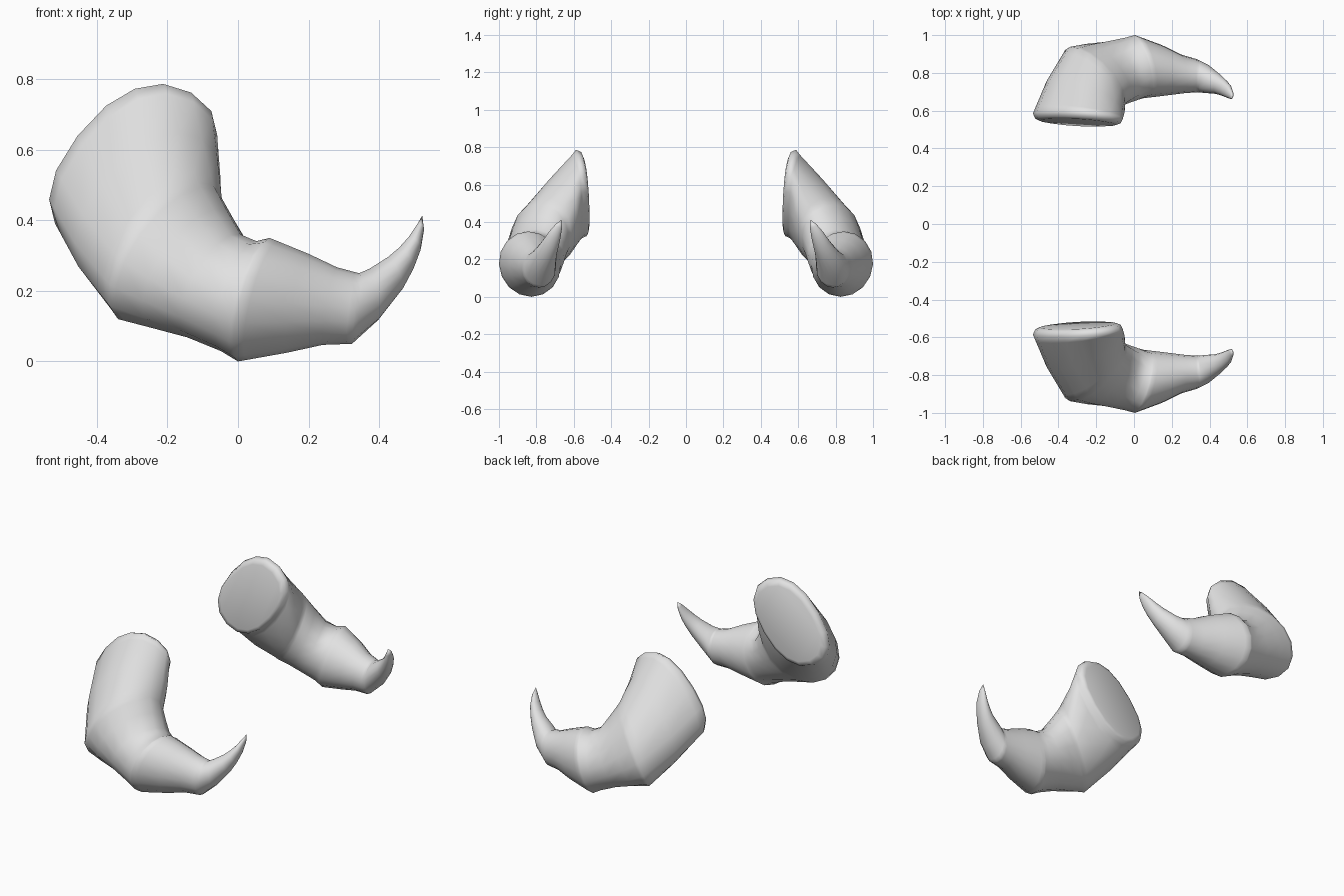
import bpy, bmesh, math
from mathutils import Vector as V

old = bpy.data.objects.get("Cube")
if old:
    bpy.data.objects.remove(old, do_unlink=True)

SIDES = 16
mat = bpy.data.materials.new("pale_grey_horn")
mat.use_nodes = True
GREY = (0.76, 0.76, 0.76, 1)
mat.diffuse_color = GREY
mat.node_tree.nodes["Principled BSDF"].inputs["Base Color"].default_value = GREY

# Cross-sections: centre, half-axis towards the inner bend, half-axis outwards,
# roundness (below 1 is squarer), is a seam
SECTIONS = [
    ((-.297, .572, .55), (.164, .006, .212), (-.158, .024, .089), .87, True),  # base rim
    ((-.256, .675, .427), (.154, -.02, .204), (-.132, .094, .078), .94, False),
    ((-.205, .78, .31), (.135, -.05, .19), (-.09, .15, .06), 1, True),         # first seam
    ((-.14, .797, .262), (.108, -.035, .166), (-.077, .155, .04), 1, False),
    ((-.068, .81, .214), (.075, -.018, .146), (-.062, .159, .022), 1, False),  # pinched bend
    ((.002, .826, .185), (.05, -.004, .156), (-.05, .16, .008), 1, False),
    ((.045, .835, .175), (.045, .008, .175), (-.04, .165, 0), 1, True),        # second seam
    ((.17, .815, .165), (.03, .004, .14), (-.022, .132, 0), 1, False),
    ((.26, .795, .157), (.02, 0, .11), (-.01, .102, 0), 1, False),
    ((.333, .785, .15), (.01, 0, .1), (-.002, .088, 0), 1, True),              # claw seam
    ((.385, .767, .19), (-.012, 0, .073), (.012, .073, 0), 1, False),
    ((.445, .74, .25), (-.02, .006, .046), (.012, .051, .002), 1, False),
    ((.475, .721, .29), (-.019, .007, .032), (.012, .041, .005), 1, False),
    ((.499, .702, .332), (-.016, .005, .02), (.01, .032, .008), 1, False),
    ((.517, .68, .38), (-.009, .003, .009), (.005, .018, .005), 1, False),
]
TIP = V((.522, .665, .413))


def blend(a, b, t):
    """Section part-way between two sections."""
    mix = [p.lerp(q, t) for p, q in zip(a[:3], b[:3])]
    return (*mix, a[3] + (b[3] - a[3]) * t)


def power(value, exponent):
    return math.copysign(abs(value) ** exponent, value)


def section_list():
    """All cross-sections, with tight support rings beside each seam."""
    secs = [(V(c), V(u), V(v), r) for c, u, v, r, _ in SECTIONS]
    seams = [s[4] for s in SECTIONS]
    c, u, v, r = secs[0]
    # softened edge of the flat base
    out = [(c - V((0, k, 0)), u * s, v * s, r) for k, s in ((.035, .85), (.027, .95))]
    for i, sec in enumerate(secs):
        out.append(sec)
        if i + 1 < len(secs):
            if seams[i]:
                out.append(blend(sec, secs[i + 1], .2))
            if seams[i + 1]:
                out.append(blend(sec, secs[i + 1], .8))
    return out


def make_horn(name, side):
    bm = bmesh.new()

    def vert(p):
        return bm.verts.new((p.x, p.y * side, p.z))

    rings = []
    angles = [math.tau * k / SIDES for k in range(SIDES)]
    for c, u, v, r in section_list():
        rings.append([vert(c + u * power(math.cos(a), r) + v * power(math.sin(a), r))
                      for a in angles])
    for a, b in zip(rings, rings[1:]):
        for k in range(SIDES):
            n = (k + 1) % SIDES
            bm.faces.new((a[k], a[n], b[n], b[k]))
    # flat base and pointed tip
    bm.faces.new(rings[0])
    tip = vert(TIP)
    for k in range(SIDES):
        bm.faces.new((rings[-1][k], rings[-1][(k + 1) % SIDES], tip))
    bmesh.ops.recalc_face_normals(bm, faces=bm.faces)
    for f in bm.faces:
        f.smooth = True
    mesh = bpy.data.meshes.new(name)
    bm.to_mesh(mesh)
    bm.free()
    mesh.materials.append(mat)
    bpy.context.collection.objects.link(bpy.data.objects.new(name, mesh))


make_horn("front_horn", -1)
make_horn("back_horn", 1)
